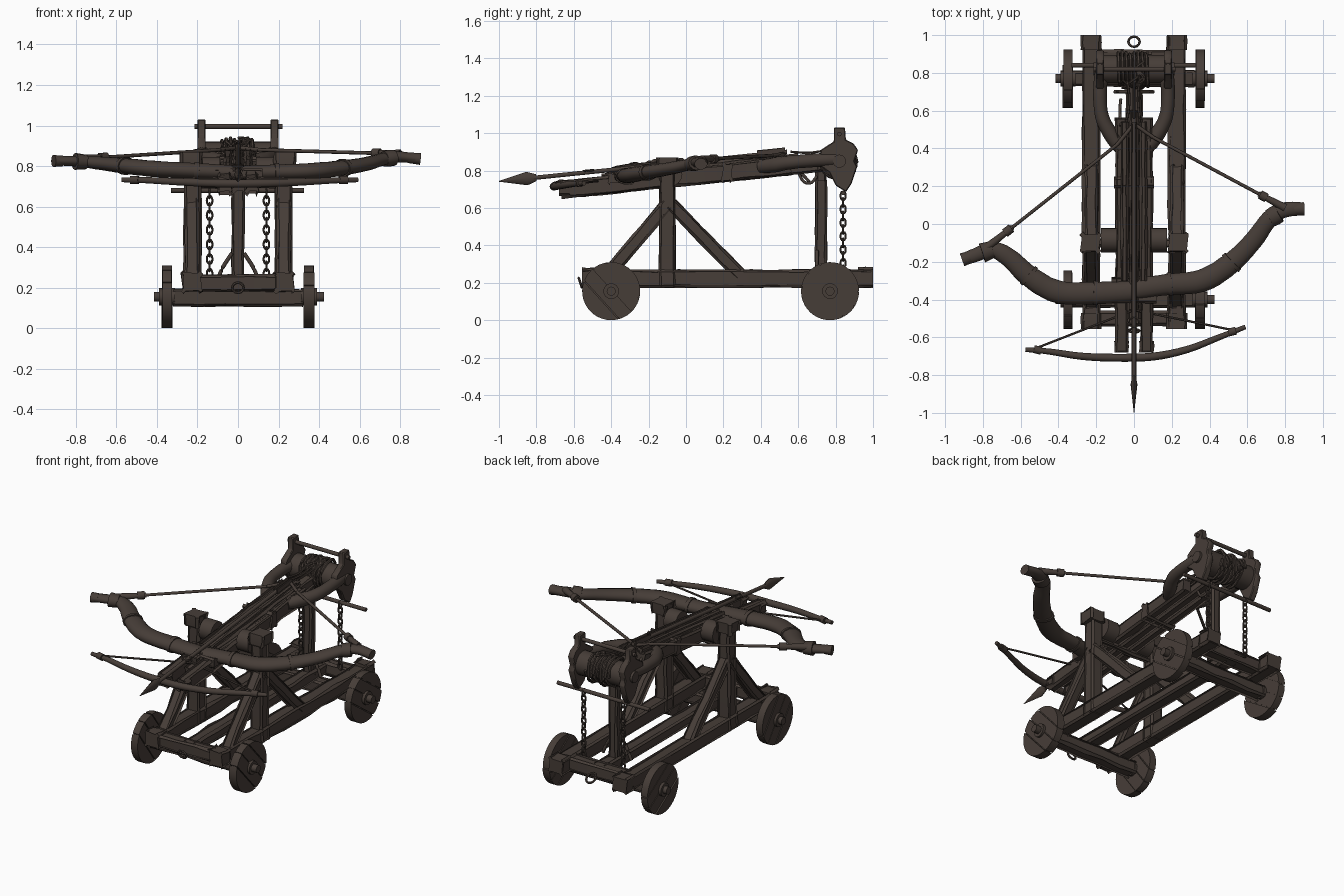
import bpy, bmesh, math, random
from mathutils import Vector, Matrix

if "Cube" in bpy.data.objects:
    bpy.data.objects.remove(bpy.data.objects["Cube"])

random.seed(4)
wood = bpy.data.materials.new("dark_brown_wood")
wood.diffuse_color = (0.062, 0.047, 0.039, 1)
wood.use_nodes = True
wood.node_tree.nodes["Principled BSDF"].inputs["Base Color"].default_value = wood.diffuse_color


def finish(name, bm, angle=40):
    bmesh.ops.recalc_face_normals(bm, faces=bm.faces)
    me = bpy.data.meshes.new(name)
    bm.to_mesh(me)
    bm.free()
    me.materials.append(wood)
    ob = bpy.data.objects.new(name, me)
    bpy.context.collection.objects.link(ob)
    bpy.ops.object.select_all(action='DESELECT')
    ob.select_set(True)
    bpy.context.view_layer.objects.active = ob
    bpy.ops.object.shade_smooth_by_angle(angle=math.radians(angle))
    return ob


def smooth(pts, n, closed=False):
    # Catmull-Rom through the points; each point may carry a radius as 4th value
    P = [Vector(p) for p in pts]
    out, m = [], len(P)
    for i in range(m if closed else m - 1):
        g = (lambda k: P[k % m]) if closed else (lambda k: P[min(max(k, 0), m - 1)])
        a, b, c, d = g(i - 1), g(i), g(i + 1), g(i + 2)
        for k in range(n):
            t = k / n
            out.append(0.5 * (2*b + (c-a)*t + (2*a-5*b+4*c-d)*t*t + (3*b-a-3*c+d)*t**3))
    return out if closed else out + [P[-1]]


def tube(name, pts, r=0.01, sides=10, n=4, closed=False, flat=1.0, jitter=0.0):
    # swept round or oval section; flat scales the vertical thickness
    path = smooth([tuple(p) if len(p) == 4 else (*p, r) for p in pts], n, closed)
    bm, rings = bmesh.new(), []
    m = len(path)
    for i, p in enumerate(path):
        a = path[(i - 1) % m if closed else max(i - 1, 0)]
        b = path[(i + 1) % m if closed else min(i + 1, m - 1)]
        t = (b.xyz - a.xyz).normalized()
        up = Vector((0, 0, 1)) if abs(t.z) < 0.9 and not closed else Vector((0.31, 0.95, 0.05))
        u = t.cross(up).normalized()
        v = u.cross(t)
        rad = p.w * (1 + random.uniform(-jitter, jitter))
        rings.append([bm.verts.new(p.xyz + rad * (math.cos(s) * u + flat * math.sin(s) * v))
                      for s in [2 * math.pi * k / sides for k in range(sides)]])
    for i in range(m if closed else m - 1):
        A, B = rings[i], rings[(i + 1) % m]
        for k in range(sides):
            bm.faces.new((A[k], A[(k+1) % sides], B[(k+1) % sides], B[k]))
    if not closed:
        bm.faces.new(rings[0])
        bm.faces.new(rings[-1])
    return finish(name, bm, 50)


def beam(name, p, q, w, h, rough=0.004, taper=1.0, bev=0.012):
    # hewn timber from p to q, w sideways and h the other way
    p, q = Vector(p), Vector(q)
    d = q - p
    t = d.normalized()
    ref = Vector((1, 0, 0)) if abs(t.x) < 0.9 else Vector((0, 1, 0))
    v = t.cross(ref).normalized()
    u = v.cross(t)
    n = max(2, int(d.length / 0.12))
    bm, rings = bmesh.new(), []
    for i in range(n + 1):
        f = i / n
        k = 1 + (taper - 1) * f
        ring = []
        for sx, sy in ((1, 1), (-1, 1), (-1, -1), (1, -1)):
            a, b = sx * w / 2 * k, sy * h / 2 * k
            for ex, ey in (((0, 1), (1, 0)) if sx * sy < 0 else ((1, 0), (0, 1))):
                j = random.uniform(-rough, rough)
                ring.append(bm.verts.new(p + d * f + u * (a - sx*bev*ex + j) + v * (b - sy*bev*ey + j)))
        rings.append(ring)
    for A, B in zip(rings, rings[1:]):
        for k in range(8):
            bm.faces.new((A[k], A[(k+1) % 8], B[(k+1) % 8], B[k]))
    bm.faces.new(rings[0])
    bm.faces.new(rings[-1])
    return finish(name, bm, 50)


def rod(name, p, q, r, sides=16, r2=None):
    return tube(name, [(*p, r), (*q, r if r2 is None else r2)], sides=sides, n=1)


def wheel(name, x, y, z=0.155, r=0.155, th=0.05):
    bm = bmesh.new()
    edges = [-0.16, -0.07, 0.01, 0.085, 0.16]
    for lo, hi in zip(edges, edges[1:]):    # four planks sawn to a disc
        b = bmesh.new()
        bmesh.ops.create_cone(b, cap_ends=True, segments=40, radius1=r, radius2=r,
                              depth=th + random.uniform(-.006, .006))
        for c, s in ((lo + .003, -1), (hi - .003, 1)):
            res = bmesh.ops.bisect_plane(b, geom=b.verts[:] + b.edges[:] + b.faces[:],
                                         plane_co=(0, c, 0), plane_no=(0, s, 0), clear_outer=True)
            cut = [e for e in res['geom_cut'] if isinstance(e, bmesh.types.BMEdge)]
            bmesh.ops.edgeloop_fill(b, edges=cut)
        tmp = bpy.data.meshes.new("tmp")
        b.to_mesh(tmp)
        b.free()
        bm.from_mesh(tmp)
        bpy.data.meshes.remove(tmp)
    bmesh.ops.create_cone(bm, cap_ends=True, segments=40, radius1=r - .006, radius2=r - .006, depth=th - .014)
    M = Matrix.Translation((x, y, z)) @ Matrix.Rotation(math.pi/2, 4, 'Y') @ Matrix.Rotation(random.uniform(.6, 1.1), 4, 'Z')
    bmesh.ops.transform(bm, matrix=M, verts=bm.verts)
    finish(name, bm)
    s = 1 if x > 0 else -1
    rod(name + "_hub", (x - s*.04, y, z), (x + s*.04, y, z), 0.042)


# wheels and axles
for y, tag in ((-0.4, "front"), (0.77, "rear")):
    for s in (-1, 1):
        wheel(f"{tag}_wheel", 0.35 * s, y)
    rod(f"{tag}_axle_pin", (-0.415, y, .155), (0.425, y, .155), 0.024)
    beam(f"{tag}_axle_beam", (-0.32, y, .15), (0.32, y, .15), 0.085, 0.085)

# base frame
for s in (-1, 1):
    x = 0.227 * s
    beam("side_rail", (x, -0.55, .222), (x, 0.99, .222), 0.095, 0.095)
    beam("rail_end_cap", (x, -0.555, .225), (x, -0.47, .225), 0.108, 0.108)
    beam("rail_end_cap", (x, 0.92, .228), (x, 1.0, .228), 0.108, 0.108)
    # uprights with two braces each
    beam("front_post", (x, -0.1, .18), (x*.98, -0.1, .86), 0.09, 0.09, taper=.92)
    beam("post_top", (x*1.02, -0.1, .80), (x*1.02, -0.1, .87), 0.11, 0.115)
    beam("front_brace", (x, -0.42, .24), (x, -0.1, .62), 0.07, 0.07)
    beam("rear_brace", (x, 0.29, .24), (x, -0.08, .62), 0.07, 0.07)
    # pivot boss between post and stock
    rod("pivot_boss", (0.09*s, -0.085, .78), (0.175*s, -0.085, .78), 0.065)
    tube("post_strap", [(0.1*s, .70, .24), (0.075*s, .70, .30), (0.03*s, .70, .37)], 0.01, 8)
beam("front_cross_beam", (-0.2, -0.5, .222), (0.2, -0.5, .222), 0.08, 0.085)
beam("rear_cross_beam", (-0.2, 0.88, .222), (0.2, 0.88, .222), 0.085, 0.085)
beam("centre_rail", (0, -0.5, .222), (0, 0.88, .222), 0.09, 0.075)
beam("pivot_bar", (-0.2, -0.1, .72), (0.2, -0.1, .72), 0.05, 0.06)
beam("rear_post", (0, 0.722, .22), (0, 0.722, .75), 0.065, 0.065)
beam("rear_post_head", (0, 0.722, .74), (0, 0.722, .84), 0.05, 0.06)


def ring_loop(name, c, a, b, R1, R2, r):
    c, a, b = Vector(c), Vector(a), Vector(b)
    pts = [c + a*R1*math.cos(t) + b*R2*math.sin(t) for t in [k*math.pi/6 for k in range(12)]]
    return tube(name, pts, r, 6, 1, True)


# towing rings
ring_loop("rear_ring", (0, .965, .20), (1, 0, 0), (0, .8, -.6), .03, .034, .007)
ring_loop("front_ring", (0, -.565, .20), (1, 0, 0), (0, .3, -.9), .028, .028, .007)
ring_loop("stock_ring", (0, -.52, .80), (1, 0, 0), (0, 1, .1), .026, .026, .006)

# stock: two tilted timbers, slider and grooved top
for s in (-1, 1):
    beam("stock_side", (0.066*s, -0.67, .697), (0.066*s, 0.56, .825), 0.066, 0.095, .005)
    beam("stock_nose", (0.066*s, -0.68, .70), (0.066*s, -0.62, .70), 0.076, 0.07)
    beam("stock_lip", (0.05*s, -0.3, .785), (0.05*s, 0.54, .872), 0.04, 0.04)
beam("stock_core", (0, -0.5, .70), (0, 0.76, .835), 0.07, 0.07)
beam("slider", (0, -0.45, .76), (0, 0.6, .865), 0.05, 0.05)
beam("bow_saddle", (-0.12, -0.35, .755), (0.12, -0.35, .755), 0.14, 0.07)
beam("stock_band", (-0.105, 0.22, .79), (0.105, 0.22, .79), 0.06, 0.11)

# arms reaching back to the winch
for s in (-1, 1):
    tube("winch_arm", [(.07*s, .40, .82, .035), (.12*s, .47, .83, .04), (.17*s, .57, .845, .037),
                       (.18*s, .70, .855, .036), (.17*s, .80, .86, .04)], sides=12, jitter=.04)

# winch cheek plates
profile = [(.79, 1.03), (.85, 1.03), (.855, .965), (.895, .945), (.92, .91), (.9, .85), (.915, .82),
           (.885, .73), (.855, .685), (.80, .72), (.765, .79), (.71, .83), (.72, .91), (.79, .955)]
for s in (-1, 1):
    bm = bmesh.new()
    f = bm.faces.new([bm.verts.new((0.16*s, y, z)) for y, z in profile])
    ext = bmesh.ops.extrude_face_region(bm, geom=[f])
    bmesh.ops.translate(bm, vec=(0.04*s, 0, 0), verts=[v for v in ext['geom'] if isinstance(v, bmesh.types.BMVert)])
    bmesh.ops.bevel(bm, geom=bm.edges[:], offset=.005, segments=1, affect='EDGES')
    finish("winch_cheek", bm)
    rod("drum_pin", (.19*s, .82, .85), (.215*s, .82, .85), 0.035)
rod("winch_top_bar", (-.215, .82, .995), (.22, .82, .995), 0.012)
rod("winch_drum", (-.17, .82, .845), (.17, .82, .845), 0.075, 24)
rod("crank_bar", (-.33, .84, .68), (.325, .84, .68), 0.012)

# rope coil on the drum with loose turns
turns = [(-.085 + .17*k/96, .82 + (.086 + .008*math.sin(k*1.7))*math.cos(k*math.pi/6),
          .845 + (.086 + .008*math.sin(k*1.7))*math.sin(k*math.pi/6)) for k in range(97)]
tube("drum_rope", turns, 0.009, 6, 2)
for k in range(7):
    x = random.uniform(-.07, .05)
    a = random.uniform(.5, 2.6)
    tube("loose_rope", [(x + random.uniform(-.03, .03), .82 + .1*math.cos(a + j*.4),
                         .845 + .095*math.sin(a + j*.4)) for j in range(5)], 0.007, 6, 3)
for x in (-.035, 0, .03):
    tube("haul_rope", [(x, .76, .91), (x*.7, .66, .895), (x, .56, .90)], 0.007, 6)
tube("trigger_hook", [(.02, .60, .79), (.02, .63, .74), (.02, .67, .735), (.02, .70, .77)], 0.008, 8)
tube("trigger_lever", [(-.07, .52, .86), (-.075, .60, .80), (-.07, .66, .74)], 0.008, 8)

# hanging chains
for s in (-1, 1):
    for k in range(12):
        side = (1, 0, 0) if k % 2 else (0, 1, 0)
        ring_loop("chain_link", (.14*s, .84, .665 - k*.036), side, (0, 0, 1), .014, .024, .0055)

# great bow, skewed as it flexes
left = [(0, -.355, .765, .055), (-.19, -.365, .775, .058), (-.40, -.36, .785, .06), (-.55, -.28, .80, .056),
        (-.66, -.18, .812, .05), (-.75, -.135, .82, .042), (-.84, -.165, .825, .036), (-.91, -.19, .825, .034)]
right = [(0, -.345, .765, .055), (.18, -.32, .77, .056), (.36, -.30, .775, .06), (.51, -.21, .79, .056),
         (.63, -.09, .81, .05), (.72, .03, .835, .044), (.80, .075, .845, .04), (.90, .08, .835, .034)]
for arm in (left, right):
    tube("bow_arm", arm, sides=14, n=5, flat=.68, jitter=.02)
    for i in (1, 3):
        a, b = Vector(arm[i]), Vector(arm[i + 1])
        c = a.lerp(b, .12)
        tube("bow_binding", [(*a.xyz, a.w + .006), (*c.xyz, c.w + .006)], sides=14, n=1, flat=.72)
    tube("bow_tip_wrap", [(*arm[5][:3], .048), (*Vector(arm[5]).lerp(Vector(arm[6]), .6).xyz, .05)],
         sides=12, n=2, flat=.8, jitter=.06)
    end = Vector(arm[7])
    tube("bow_nock", [(*Vector(arm[6]).lerp(end, .4).xyz, .032), (*end.xyz, .036)], sides=10, n=1, flat=.85)

# bowstring with thick end sleeves
for a, b in (((-.78, -.125, .835), (-.09, .42, .88)), ((.80, .085, .86), (.1, .46, .88))):
    A, B = Vector(a), Vector(b)
    rod("bowstring", A, B, 0.009, 8)
    rod("string_sleeve", A, A.lerp(B, .2), 0.022, 10, 0.014)
    rod("string_knot", A.lerp(B, .14), A.lerp(B, .19), 0.024, 10)
    rod("bowstring_centre", B, (0, .53, .89), 0.01, 8)

# small bow at the nose
tube("small_bow", [(-.575, -.665, .732, .012), (-.45, -.675, .73, .016), (-.28, -.70, .722, .019),
                   (-.1, -.708, .715, .021), (.1, -.702, .715, .021), (.28, -.665, .72, .019),
                   (.45, -.60, .728, .016), (.59, -.545, .732, .012)], sides=10)
for tip in ((-.53, -.662, .732), (.54, -.565, .732)):
    rod("small_bowstring", tip, (0, -.455, .745), 0.006, 6)
    s = 1 if tip[0] > 0 else -1
    rod("small_bow_wrap", tip, (tip[0] - .04*s, tip[1] - .01, tip[2]), 0.021, 10)

# large bolt with flat spear head
rod("bolt_shaft", (0, -.85, .757), (0, .54, .90), 0.012, 10)
tube("bolt_head", [(0, -1.0, .742, .001), (0, -.85, .757, .018), (0, -.80, .762, .009)], sides=8, n=1, flat=2.0)
for s in (-1, 1):
    beam("bolt_fletching", (.012*s, .38, .89), (.012*s, .53, .905), 0.008, 0.035, .001, bev=.002)
